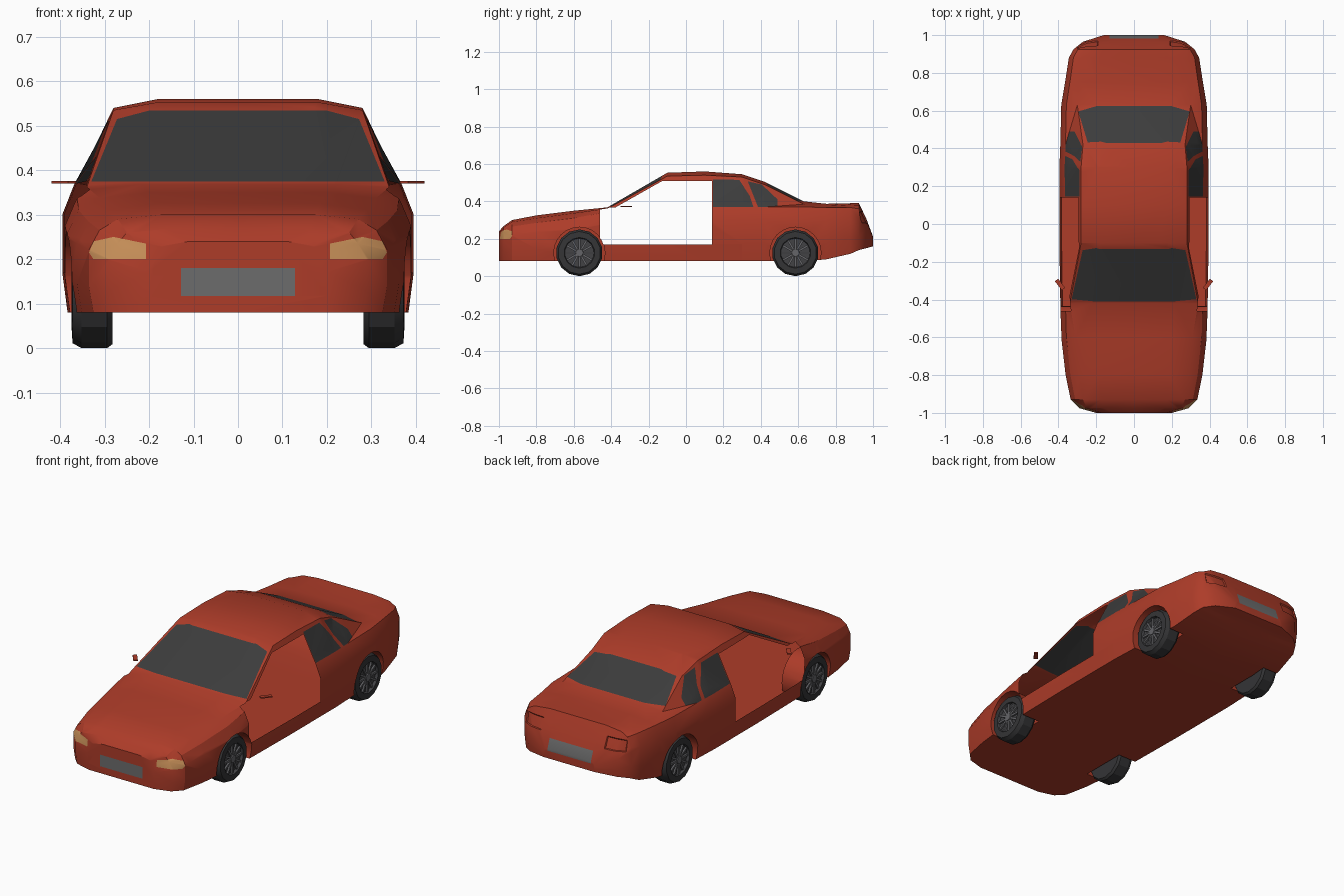
import bpy, bmesh, math
from mathutils import Vector, Matrix

cube = bpy.data.objects.get("Cube")
if cube:
    bpy.data.objects.remove(cube, do_unlink=True)


def material(name, *rgb):
    m = bpy.data.materials.new(name)
    m.use_nodes = True
    m.diffuse_color = (*rgb, 1)
    m.node_tree.nodes["Principled BSDF"].inputs["Base Color"].default_value = (*rgb, 1)
    return m


PAINT = material("red paint", .42, .045, .022)
GLASS = material("dark glass", .045, .045, .045)
LAMP = material("amber lamp", .58, .28, .1)
PLATE = material("grey plate", .15, .15, .15)
RUBBER = material("black rubber", .035, .035, .037)
METAL = material("wheel metal", .13, .13, .14)
RIM = material("rim shadow", .055, .055, .06)


def make_object(name, bm, mats, smooth=None):
    mesh = bpy.data.meshes.new(name)
    bm.to_mesh(mesh)
    bm.free()
    for m in mats:
        mesh.materials.append(m)
    ob = bpy.data.objects.new(name, mesh)
    bpy.context.collection.objects.link(ob)
    if smooth:
        bpy.ops.object.select_all(action='DESELECT')
        ob.select_set(True)
        bpy.context.view_layer.objects.active = ob
        bpy.ops.object.shade_smooth_by_angle(angle=math.radians(smooth))
    return ob


# Body stations: y, half width, bottom, belt height, roof half width, roof edge height, centre height
STATIONS = [
    (-1, .2, .08, .2, .17, .23, .24),
    (-.975, .29, .08, .235, .25, .26, .268),
    (-.93, .335, .08, .265, .27, .29, .3),
    (-.8, .362, .08, .285, .29, .31, .325),
    (-.6, .385, .08, .31, .31, .337, .35),
    (-.42, .39, .08, .345, .34, .362, .368),
    (-.1, .395, .08, .36, .28, .535, .553),
    (.1, .395, .08, .365, .28, .54, .56),
    (.3, .395, .08, .37, .28, .53, .545),
    (.42, .39, .08, .37, .27, .49, .505),
    (.63, .385, .08, .37, .3, .385, .4),
    (.75, .365, .09, .367, .29, .375, .387),
    (.88, .345, .12, .367, .28, .382, .39),
    (.925, .32, .14, .36, .26, .38, .39),
    (.965, .27, .15, .28, .22, .295, .305),
    (1, .16, .16, .2, .14, .208, .212),
]


def section(y, w, low, belt, rx, rz, top):
    h = belt - low
    half = [(0, low), (w * .97, low), (w, low + h * .32), (w, low + h * .76),
            (w * .93, belt), (rx, rz), (rx * .64, top), (0, top)]
    return [(x, y, z) for x, z in half] + [(-x, y, z) for x, z in half[-2:0:-1]]


bm = bmesh.new()
rings = [[bm.verts.new(p) for p in section(*s)] for s in STATIONS]
for a, b in zip(rings, rings[1:]):
    for i in range(len(a)):
        j = (i + 1) % len(a)
        bm.faces.new((a[i], a[j], b[j], b[i]))
bm.faces.new(rings[0])
bm.faces.new(rings[-1])
bmesh.ops.recalc_face_normals(bm, faces=bm.faces)
shell = make_object("shell", bm, [PAINT])

# Wheel wells
AXLES = (-.57, .585)
RADIUS = .125
bm = bmesh.new()
for side in (-1, 1):
    for y in AXLES:
        pose = Matrix.Translation((side * .4, y, RADIUS)) @ Matrix.Rotation(math.pi / 2, 4, 'Y')
        bmesh.ops.create_cone(bm, cap_ends=True, segments=24, radius1=.137, radius2=.137,
                              depth=.26, matrix=pose)
wells = make_object("well_cutter", bm, [])
wells.hide_render = True
mod = shell.modifiers.new("wells", 'BOOLEAN')
mod.operation = 'DIFFERENCE'
mod.solver = 'EXACT'
mod.object = wells
bpy.context.view_layer.update()
carved = bpy.data.meshes.new_from_object(shell.evaluated_get(bpy.context.evaluated_depsgraph_get()))
bm = bmesh.new()
bm.from_mesh(carved)
for ob in (shell, wells):
    bpy.data.objects.remove(ob, do_unlink=True)
bmesh.ops.triangulate(bm, faces=bm.faces)
for f in bm.faces:
    f.material_index = 0


def cut(outline, facing, depth, limit=.15):
    """Cut a convex outline into the faces that look along facing; return the faces inside it."""
    d = Vector(facing)
    bm.normal_update()
    across = 0 if d.y else 1
    flat = [Vector((u, 0, v)) if d.y else Vector((0, u, v)) for u, v in outline]
    middle = sum(flat, Vector()) / len(flat)
    lo = [min(p[k] for p in flat) for k in (across, 2)]
    hi = [max(p[k] for p in flat) for k in (across, 2)]

    def near(f):
        return all(min(v.co[k] for v in f.verts) < hi[n] and max(v.co[k] for v in f.verts) > lo[n]
                   for n, k in enumerate((across, 2)))

    faces = [f for f in bm.faces if f.normal.dot(d) > limit
             and f.calc_center_median().dot(d) > depth and near(f)]
    for p, q in zip(flat, flat[1:] + flat[:1]):
        out = (q - p).cross(d).normalized()
        if (middle - p).dot(out) > 0:
            out.negate()
        geom = set(faces)
        for f in faces:
            geom.update(f.edges, f.verts)
        result = bmesh.ops.bisect_plane(bm, geom=list(geom), plane_co=p, plane_no=out, dist=1e-5)
        faces = [g for g in result["geom"] if isinstance(g, bmesh.types.BMFace)
                 and (g.calc_center_median() - p).dot(out) < 0]
    return faces


def paint(index, *args):
    for f in cut(*args):
        f.material_index = index


def box(x0, x1, z0, z1):
    return [(x0, z0), (x1, z0), (x1, z1), (x0, z1)]


FRONT, BACK = (0, -1, 0), (0, 1, 0)

# Windscreen, rear window and number plates
paint(1, [(-.33, .374), (.33, .374), (.272, .515), (.2, .534), (-.2, .534), (-.272, .515)],
      FRONT, .05)
paint(1, [(-.295, .402), (.295, .402), (.245, .488), (.15, .5), (-.15, .5), (-.245, .488)],
      BACK, .3)
paint(3, box(-.128, .128, .117, .18), FRONT, .8)
paint(3, box(-.13, .13, .2, .262), BACK, .8)

for side in (-1, 1):
    out = (side, 0, 0)
    # Headlamps and recessed tail lamps
    lamp = [(.207, .2), (.325, .2), (.335, .215), (.325, .24), (.28, .25), (.207, .235)]
    paint(2, [(side * x, z) for x, z in lamp], FRONT, .7)
    tail = cut([(side * x, z) for x, z in box(.19, .3, .285, .345)], BACK, .8)
    bmesh.ops.inset_region(bm, faces=tail, thickness=.004, depth=-.006)
    # Rear side windows
    paint(1, [(.145, .37), (.36, .37), (.34, .43), (.285, .515), (.145, .518)], out, .28, .3)
    paint(1, [(.385, .37), (.49, .37), (.49, .41), (.405, .49), (.33, .507)], out, .28, .3)
    # Open doorways
    for hole in (box(-.46, .14, .17, .366),
                 [(-.38, .366), (.14, .366), (.14, .51), (-.125, .51)]):
        bmesh.ops.delete(bm, geom=cut(hole, out, .28, .3), context='FACES')

make_object("body", bm, [PAINT, GLASS, LAMP, PLATE], 32)

# Wheels, turned from a tyre profile (radius, distance along the axle)
TYRE = [(0, -.09), (.116, -.09), (RADIUS, -.078), (RADIUS, -.02), (.114, 0),
        (.082, .002), (.078, -.012), (0, -.012)]


def wheel(name, side, y):
    bm = bmesh.new()
    pts = [bm.verts.new((x, 0, -r)) for r, x in TYRE]
    edges = [bm.edges.new(pair) for pair in zip(pts, pts[1:])]
    bmesh.ops.spin(bm, geom=pts + edges, axis=(1, 0, 0), cent=(0, 0, 0),
                   angle=math.tau, steps=14)
    bmesh.ops.remove_doubles(bm, verts=bm.verts, dist=1e-4)
    bmesh.ops.recalc_face_normals(bm, faces=bm.faces)
    for f in bm.faces:
        c = f.calc_center_median()
        if c.x > -.04 and math.hypot(c.y, c.z) < .08:
            f.material_index = 1
    # Spokes and hub
    old = set(bm.faces)
    for i in range(12):
        pose = (Matrix.Rotation(math.tau * i / 12, 4, 'X') @ Matrix.Translation((-.008, 0, .045))
                @ Matrix.Diagonal((.01, .011, .064, 1)))
        bmesh.ops.create_cube(bm, size=1, matrix=pose)
    pose = Matrix.Translation((-.006, 0, 0)) @ Matrix.Rotation(math.pi / 2, 4, 'Y')
    bmesh.ops.create_cone(bm, cap_ends=True, segments=12, radius1=.025, radius2=.02,
                          depth=.014, matrix=pose)
    for f in set(bm.faces) - old:
        f.material_index = 2
    ob = make_object(name, bm, [RUBBER, RIM, METAL], 25)
    ob.location = (side * .372, y, RADIUS)
    ob.rotation_euler.z = 0 if side > 0 else math.pi


# Wheels and thin mirror blades on both sides
for side, label in ((1, "left"), (-1, "right")):
    for y, end in zip(AXLES, ("front", "rear")):
        wheel(f"{end}_{label}_wheel", side, y)
    bm = bmesh.new()
    pose = (Matrix.Translation((side * .392, -.32, .373)) @ Matrix.Rotation(side * .9, 4, 'Z')
            @ Matrix.Diagonal((.06, .022, .006, 1)))
    bmesh.ops.create_cube(bm, size=1, matrix=pose)
    make_object(f"{label}_mirror", bm, [PAINT])
